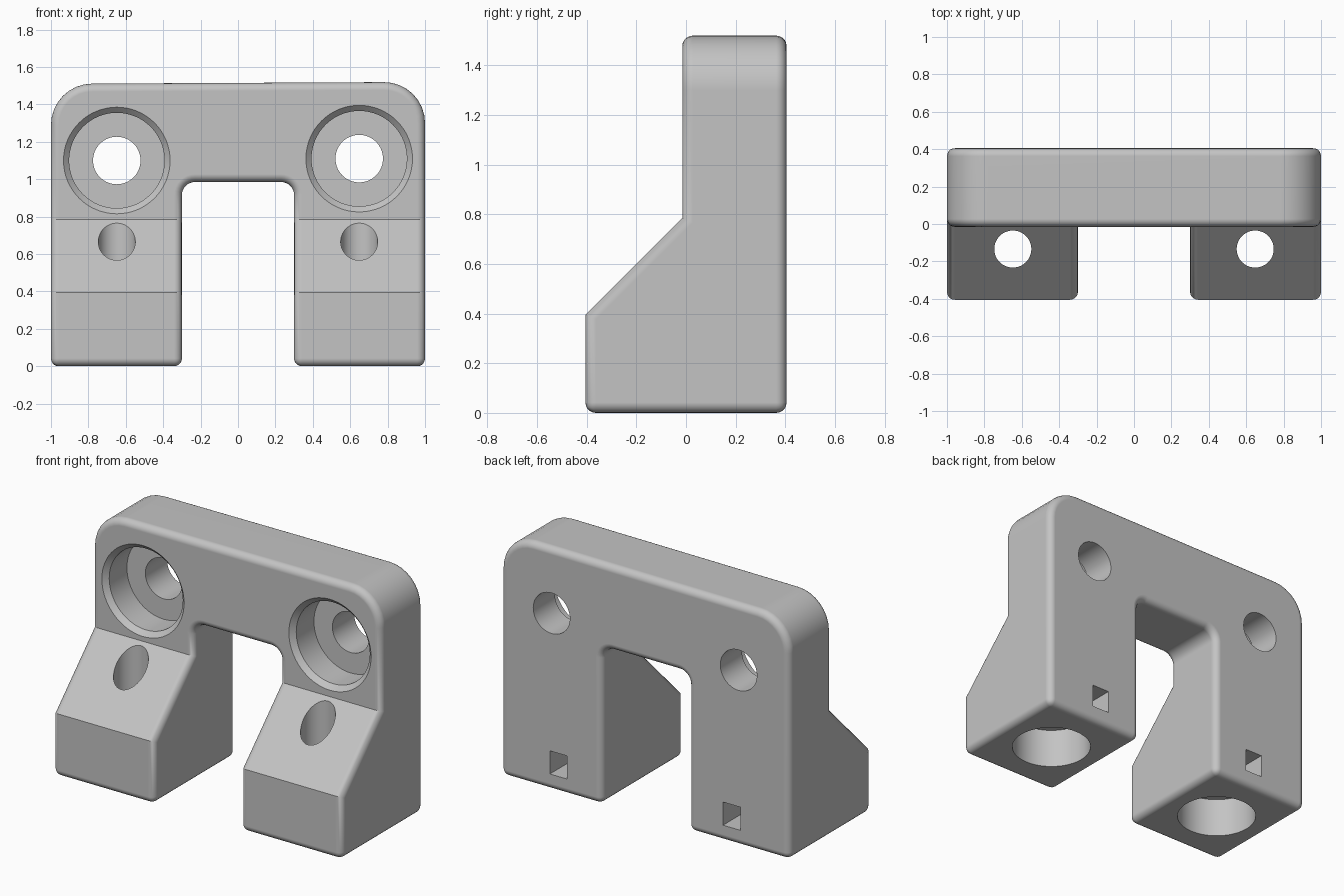
import bpy, bmesh, math
from mathutils import Matrix, Vector

if "Cube" in bpy.data.objects:
    bpy.data.objects.remove(bpy.data.objects["Cube"], do_unlink=True)

grey = bpy.data.materials.new("plain_grey")
grey.use_nodes = True
colour = (0.55, 0.55, 0.55, 1)
grey.diffuse_color = colour
grey.node_tree.nodes["Principled BSDF"].inputs["Base Color"].default_value = colour


def finish(name, bm):
    bmesh.ops.recalc_face_normals(bm, faces=bm.faces)
    mesh = bpy.data.meshes.new(name)
    bm.to_mesh(mesh)
    bm.free()
    mesh.materials.append(grey)
    obj = bpy.data.objects.new(name, mesh)
    bpy.context.collection.objects.link(obj)
    return obj


def prism(name, points, offset):
    """Extrude a closed outline of 3D points along an offset."""
    bm = bmesh.new()
    face = bm.faces.new([bm.verts.new(p) for p in points])
    new = bmesh.ops.extrude_face_region(bm, geom=[face])["geom"]
    bmesh.ops.translate(bm, vec=offset,
                        verts=[v for v in new if isinstance(v, bmesh.types.BMVert)])
    return finish(name, bm)


def lathe(name, profile, matrix, sides=64):
    """Solid of revolution from (radius, height) pairs."""
    bm = bmesh.new()
    rings = [[bm.verts.new((r * math.cos(a), r * math.sin(a), h))
              for a in (math.tau * i / sides for i in range(sides))]
             for r, h in profile]
    for low, high in zip(rings, rings[1:]):
        for i in range(sides):
            j = (i + 1) % sides
            bm.faces.new((low[i], low[j], high[j], high[i]))
    bm.faces.new(rings[0])
    bm.faces.new(rings[-1])
    bm.transform(matrix)
    return finish(name, bm)


def rounded(corners, steps=8):
    """Round the corners given as (x, z, radius)."""
    out = []
    for i, (x, z, r) in enumerate(corners):
        p = Vector((x, z))
        if r == 0:
            out.append(p)
            continue
        a = (Vector(corners[i - 1][:2]) - p).normalized()
        b = (Vector(corners[(i + 1) % len(corners)][:2]) - p).normalized()
        centre = p + (a + b) * r
        for k in range(steps + 1):
            t = math.pi / 2 * k / steps
            out.append(centre - b * r * math.cos(t) - a * r * math.sin(t))
    return out


def apply(obj, kind, **settings):
    mod = obj.modifiers.new(kind.lower(), kind)
    for key, value in settings.items():
        setattr(mod, key, value)
    bpy.context.view_layer.objects.active = obj
    bpy.ops.object.modifier_apply(modifier=mod.name)


def cut(obj, cutter):
    cutter.hide_render = True
    apply(obj, "BOOLEAN", object=cutter, operation="DIFFERENCE", solver="EXACT")
    bpy.data.objects.remove(cutter, do_unlink=True)


# Arch-shaped block with two legs
outline = rounded([(-1, 0, 0), (-1, 1.51, 0.22), (1, 1.52, 0.22), (1, 0, 0),
                   (0.3, 0, 0), (0.3, 0.985, 0.07), (-0.3, 0.985, 0.07), (-0.3, 0, 0)])
body = prism("mounting_bracket", [(x, -0.405, z) for x, z in outline], (0, 0.81, 0))

# Sloped feet in front of the upright plate
slope = [(-0.015, 0.785), (-0.605, 0.195), (-0.605, 2), (-0.015, 2)]
cut(body, prism("slope_cutter", [(-2, y, z) for y, z in slope], (4, 0, 0)))

# Rounded outer edges
apply(body, "BEVEL", width=0.042, segments=5, limit_method="ANGLE",
      angle_limit=math.radians(55), use_clamp_overlap=False)

for side in (-1, 1):
    x = 0.648 * side
    # Countersunk screw bore through the plate
    turn = Matrix.Translation((x, 0, 1.105 + 0.005 * side)) @ Matrix.Rotation(-math.pi / 2, 4, "X")
    cut(body, lathe("screw_bore", [(0.315, -0.045), (0.255, 0.015), (0.255, 0.19),
                                   (0.127, 0.19), (0.127, 0.6)], turn))
    # Round pocket under the leg
    cut(body, lathe("foot_pocket", [(0.235, -0.1), (0.235, 0.25)],
                    Matrix.Translation((x, 0, 0))))
    # Vertical hole from the slope into the pocket
    cut(body, lathe("slope_hole", [(0.099, 0.2), (0.099, 1)],
                    Matrix.Translation((x, -0.134, 0))))
    # Square slot from the back into the pocket
    square = [(-0.06, 0.1), (0.06, 0.1), (0.06, 0.245), (-0.06, 0.245)]
    cut(body, prism("back_slot", [(0.6 * side + u, 0.15, z) for u, z in square], (0, 0.4, 0)))

# Smooth curves with crisp hole rims
bpy.ops.object.select_all(action="DESELECT")
body.select_set(True)
bpy.context.view_layer.objects.active = body
bpy.ops.object.shade_smooth_by_angle(angle=math.radians(32))
weighted = body.modifiers.new("weighted_normals", "WEIGHTED_NORMAL")
weighted.keep_sharp = True
